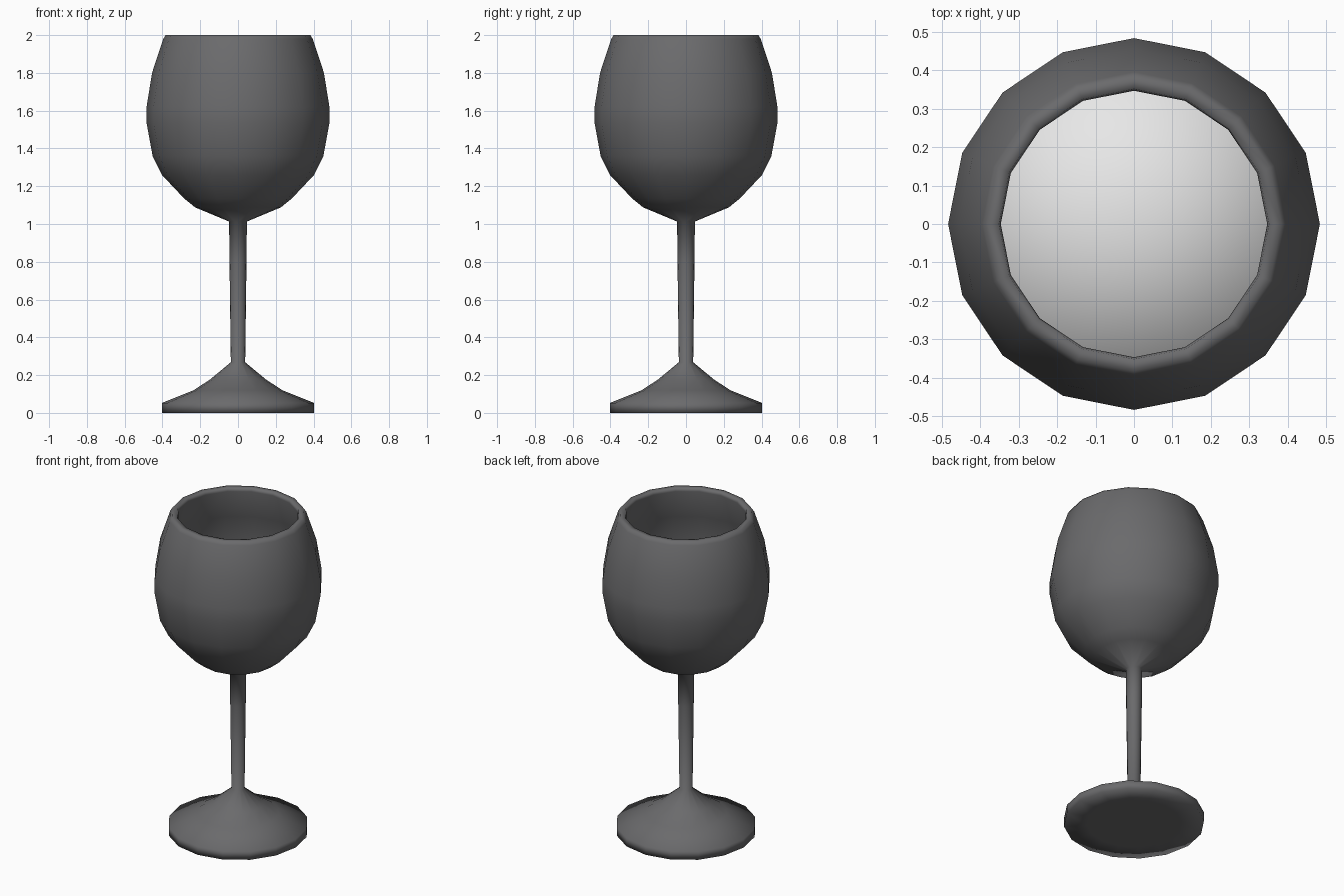
import bpy, math

if "Cube" in bpy.data.objects:
    bpy.data.objects.remove(bpy.data.objects["Cube"])

SIDES = 16


def material(name, value):
    m = bpy.data.materials.new(name)
    m.diffuse_color = (*value, 1.0)
    m.use_nodes = True
    m.node_tree.nodes["Principled BSDF"].inputs["Base Color"].default_value = m.diffuse_color
    return m


def lathe(name, profile, mat):
    """Spin (radius, z) points around z; radius 0 gives a single pole vertex."""
    verts, rings, faces = [], [], []
    for r, z in profile:
        n = 1 if r == 0 else SIDES
        rings.append(list(range(len(verts), len(verts) + n)))
        for i in range(n):
            a = 2 * math.pi * i / SIDES
            verts.append((r * math.cos(a), r * math.sin(a), z))
    for a, b in zip(rings, rings[1:]):
        for i in range(SIDES):
            j = (i + 1) % SIDES
            if len(a) == 1:
                faces.append((a[0], b[j], b[i]))
            elif len(b) == 1:
                faces.append((a[i], a[j], b[0]))
            else:
                faces.append((a[i], a[j], b[j], b[i]))
    mesh = bpy.data.meshes.new(name)
    mesh.from_pydata(verts, [], faces)
    mesh.materials.append(mat)
    for p in mesh.polygons:
        p.use_smooth = True
    mesh.update()
    ob = bpy.data.objects.new(name, mesh)
    bpy.context.collection.objects.link(ob)
    return ob


glass_grey = material("dark grey glass", (0.145, 0.145, 0.15))
pale = material("pale drink", (0.8, 0.8, 0.8))

# Glass: foot, stem, bowl outside, rim and bowl inside in one profile
lathe("wine_glass", [
    (0, 0), (0.27, 0), (0.402, 0), (0.402, 0.053),
    (0.235, 0.12), (0.148, 0.177), (0.038, 0.268),
    (0.045, 0.8), (0.047, 1.013),
    (0.227, 1.088), (0.285, 1.135), (0.403, 1.26), (0.452, 1.36),
    (0.484, 1.535), (0.484, 1.62), (0.455, 1.80), (0.396, 1.98),
    (0.383, 2.0), (0.352, 2.0), (0.347, 1.98),
    (0.415, 1.79), (0.445, 1.62), (0.445, 1.54), (0.415, 1.38),
    (0.37, 1.28), (0.25, 1.16), (0, 1.08)], glass_grey)

# Drink filling the lower bowl
lathe("drink", [
    (0, 1.09), (0.245, 1.17), (0.365, 1.29), (0.41, 1.385),
    (0.44, 1.54), (0.44, 1.63), (0, 1.63)], pale)
